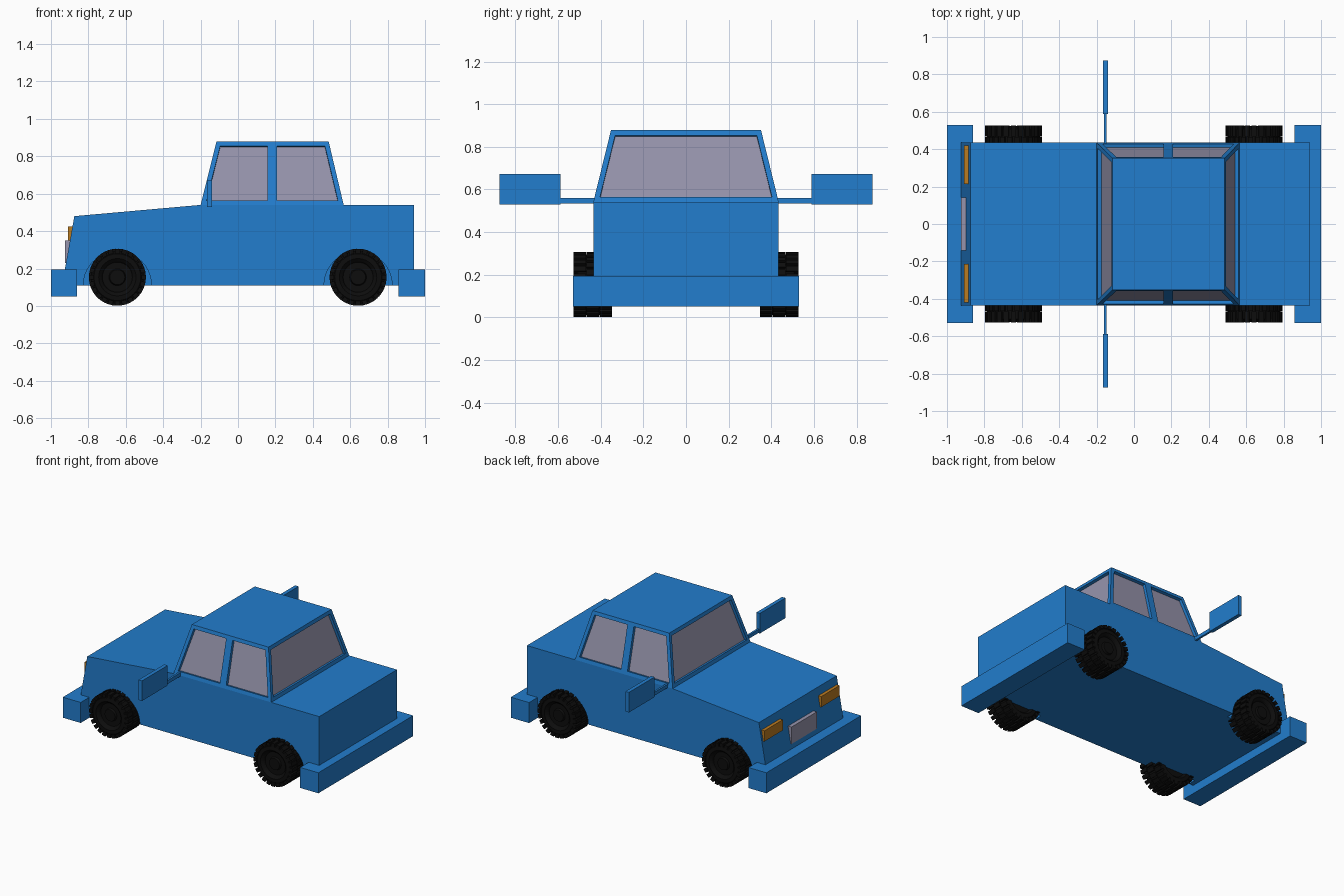
import bpy, bmesh, math
from mathutils import Matrix, Vector

if "Cube" in bpy.data.objects:
    bpy.data.objects.remove(bpy.data.objects["Cube"])


def material(name, rgb):
    m = bpy.data.materials.new(name)
    m.diffuse_color = (*rgb, 1)
    m.use_nodes = True
    m.node_tree.nodes["Principled BSDF"].inputs["Base Color"].default_value = m.diffuse_color
    return m


BLUE = material("blue paint", (0.016, 0.205, 0.61))
GLASS = material("grey glass", (0.305, 0.296, 0.413))
BLACK = material("black rubber", (0.004, 0.004, 0.004))
AMBER = material("amber lamp", (0.50, 0.20, 0.015))


def finish(name, bm, *mats):
    bmesh.ops.recalc_face_normals(bm, faces=bm.faces)
    me = bpy.data.meshes.new(name)
    bm.to_mesh(me)
    bm.free()
    for m in mats:
        me.materials.append(m)
    ob = bpy.data.objects.new(name, me)
    bpy.context.collection.objects.link(ob)
    return ob


def add_box(bm, lo, hi, matrix=Matrix()):
    lo, hi = Vector(lo), Vector(hi)
    mat = matrix @ Matrix.Translation((lo + hi) / 2) @ Matrix.Diagonal((*(hi - lo), 1))
    bmesh.ops.create_cube(bm, size=1, matrix=mat)


def box(name, lo, hi, mat):
    bm = bmesh.new()
    add_box(bm, lo, hi)
    return finish(name, bm, mat)


WHEEL_X = (-0.645, 0.642)
HALF = 0.435

# Lower body: side profile extruded across the width
bm = bmesh.new()
profile = [(-0.941, 0.11), (-0.875, 0.48), (-0.2, 0.54), (0.94, 0.54), (0.94, 0.11)]
face = bm.faces.new([bm.verts.new((x, -HALF, z)) for x, z in profile])
ext = bmesh.ops.extrude_face_region(bm, geom=[face])
for v in ext["geom"]:
    if isinstance(v, bmesh.types.BMVert):
        v.co.y = HALF
body = finish("body", bm, BLUE)

# Wheel arches cut into the body sides
bm = bmesh.new()
for x in WHEEL_X:
    for s in (-1, 1):
        mat = Matrix.Translation((x, s * 0.47, 0.11)) @ Matrix.Rotation(math.pi / 2, 4, "X")
        bmesh.ops.create_cone(bm, cap_ends=True, segments=40, radius1=0.182,
                              radius2=0.182, depth=0.18, matrix=mat)
cutter = finish("arch_cutter", bm, BLUE)
cutter.hide_render = True
cutter.hide_viewport = True
mod = body.modifiers.new("arches", "BOOLEAN")
mod.operation, mod.object, mod.solver = "DIFFERENCE", cutter, "EXACT"

# Cabin: tapered block with recessed windows
bm = bmesh.new()
low = [bm.verts.new((x, y, 0.54)) for x, y in
       ((-0.2, -HALF), (0.565, -HALF), (0.565, HALF), (-0.2, HALF))]
top = [bm.verts.new((x, y, 0.878)) for x, y in
       ((-0.115, -0.352), (0.485, -0.352), (0.485, 0.352), (-0.115, 0.352))]
bm.faces.new(low[::-1])
bm.faces.new(top)
sides = []
for i in range(4):
    j = (i + 1) % 4
    q = (low[i], low[j], top[j], top[i])
    if i % 2:
        sides.append(bm.faces.new(q))
    else:
        # Each long side is split at the middle pillar
        y0, y1 = low[i].co.y, top[i].co.y
        a, b = bm.verts.new((0.183, y0, 0.54)), bm.verts.new((0.183, y1, 0.878))
        sides.append(bm.faces.new((low[i], a, b, top[i])))
        sides.append(bm.faces.new((a, low[j], top[j], b)))
bmesh.ops.remove_doubles(bm, verts=bm.verts, dist=1e-5)
bm.normal_update()
bmesh.ops.inset_individual(bm, faces=sides, thickness=0.025, use_even_offset=True)
bmesh.ops.inset_individual(bm, faces=sides, thickness=0.0005, depth=-0.02)
for f in sides:
    f.material_index = 1
finish("cabin", bm, BLUE, GLASS)

# Bumpers
box("front_bumper", (-1, -0.53, 0.05), (-0.86, 0.53, 0.195), BLUE)
box("rear_bumper", (0.857, -0.53, 0.05), (1, 0.53, 0.195), BLUE)

# Nose plate and lamps
box("nose_plate", (-0.925, -0.142, 0.23), (-0.88, 0.142, 0.35), GLASS)
for s, side in ((-1, "right"), (1, "left")):
    y0, y1 = sorted((s * 0.215, s * 0.42))
    box(side + "_headlamp", (-0.908, y0, 0.35), (-0.87, y1, 0.425), AMBER)

    # Wing mirrors on long arms
    bm = bmesh.new()
    for a, b, x0, x1, z0, z1 in ((0.42, 0.59, -0.16, -0.146, 0.535, 0.56),
                                 (0.588, 0.875, -0.166, -0.139, 0.53, 0.672)):
        y0, y1 = sorted((s * a, s * b))
        add_box(bm, (x0, y0, z0), (x1, y1, z1))
    finish(side + "_mirror", bm, BLUE)


# Wheels: turned tyre and hub with staggered tread blocks
def wheel(name, x, s):
    bm = bmesh.new()
    prof = [(0, -0.07), (0.085, -0.07), (0.1, -0.086), (0.125, -0.084), (0.142, -0.07),
            (0.142, 0.07), (0.125, 0.084), (0.1, 0.086), (0.085, 0.072), (0.08, 0.06),
            (0.045, 0.06), (0.04, 0.075), (0, 0.075)]
    vs = [bm.verts.new((r, y, 0)) for r, y in prof]
    es = [bm.edges.new(p) for p in zip(vs, vs[1:])]
    bmesh.ops.spin(bm, geom=vs + es, cent=(0, 0, 0), axis=(0, 1, 0),
                   angle=math.tau, steps=32)
    bmesh.ops.remove_doubles(bm, verts=bm.verts, dist=1e-4)
    n = 24
    for row, (y0, y1) in enumerate(((-0.09, -0.032), (-0.029, 0.029), (0.032, 0.09))):
        for k in range(n):
            rot = Matrix.Rotation(math.tau * (k + 0.5 * (row % 2)) / n, 4, "Y")
            add_box(bm, (0.128, y0, -0.013), (0.152, y1, 0.013), rot)
    ob = finish(name, bm, BLACK)
    ob.location = (x, s * 0.437, 0.1535)
    if s < 0:
        ob.rotation_euler.z = math.pi


for x, end in zip(WHEEL_X, ("front", "rear")):
    wheel(end + "_left_wheel", x, 1)
    wheel(end + "_right_wheel", x, -1)
